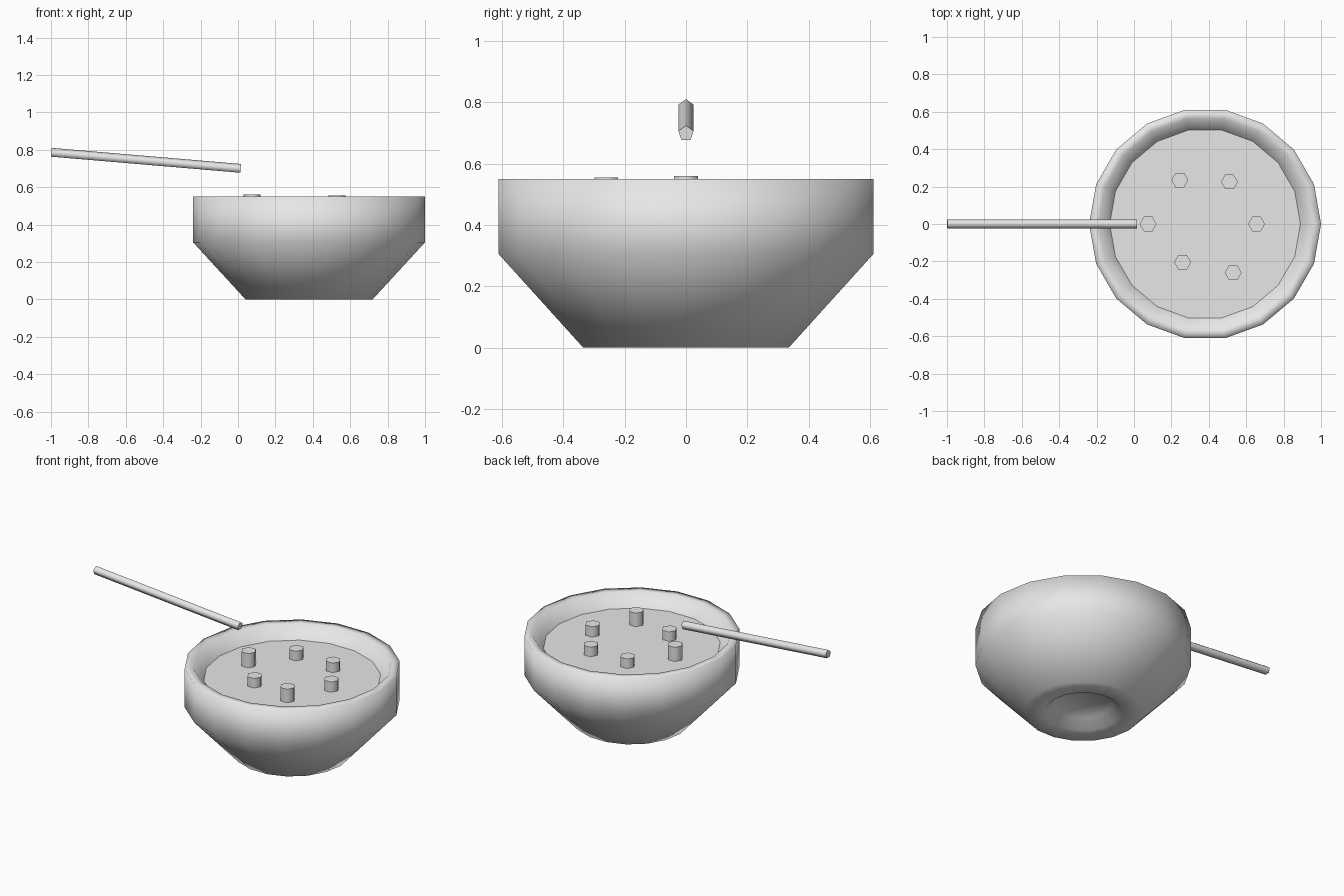
import bpy, bmesh, math
from mathutils import Vector

if "Cube" in bpy.data.objects:
    bpy.data.objects.remove(bpy.data.objects["Cube"])

CX = 0.38      # bowl centre
SIDES = 18

grey = bpy.data.materials.new("light_grey")
grey.diffuse_color = (0.8, 0.8, 0.8, 1)
grey.use_nodes = True
grey.node_tree.nodes["Principled BSDF"].inputs["Base Color"].default_value = grey.diffuse_color


def finish(name, bm, smooth):
    """Turn a bmesh into an object; smooth(face) says which faces are smooth."""
    bmesh.ops.recalc_face_normals(bm, faces=bm.faces)
    for f in bm.faces:
        f.smooth = smooth(f)
    mesh = bpy.data.meshes.new(name)
    bm.to_mesh(mesh)
    bm.free()
    mesh.materials.append(grey)
    ob = bpy.data.objects.new(name, mesh)
    bpy.context.collection.objects.link(ob)
    return ob


def rod(name, start, end, radius, sides, turn):
    """Prism between two points with smooth sides and flat ends."""
    start, end = Vector(start), Vector(end)
    axis = (end - start).normalized()
    u = Vector((0, 1, 0))
    v = u.cross(axis)
    if v.z < 0:
        v.negate()
    bm = bmesh.new()
    rings = []
    for p in (start, end):
        angles = [turn + 2 * math.pi * i / sides for i in range(sides)]
        rings.append([bm.verts.new(p + radius * (math.cos(a) * v + math.sin(a) * u))
                      for a in angles])
    for i in range(sides):
        j = (i + 1) % sides
        bm.faces.new((rings[0][i], rings[0][j], rings[1][j], rings[1][i]))
    caps = [bm.faces.new(r) for r in rings]
    for cap in caps:
        for e in cap.edges:
            e.smooth = False
    return finish(name, bm, lambda f: f not in caps)


# Bowl: turned profile from the recessed foot, up the outside, over the rim
profile = [(0.168, 0.055), (0.217, 0), (0.34, 0), (0.62, 0.305),
           (0.62, 0.55), (0.57, 0.55), (0.51, 0.47), (0.47, 0.42)]
bm = bmesh.new()
rings = []
for r, z in profile:
    rings.append([bm.verts.new((CX + r * math.cos(2 * math.pi * i / SIDES),
                                r * math.sin(2 * math.pi * i / SIDES), z))
                  for i in range(SIDES)])
for a, b in zip(rings, rings[1:]):
    for i in range(SIDES):
        j = (i + 1) % SIDES
        bm.faces.new((a[i], a[j], b[j], b[i]))
bm.faces.new(rings[0])
bm.faces.new(rings[-1])
finish("bowl", bm, lambda f: True)

# Flat filling surface inside the bowl
bm = bmesh.new()
bm.faces.new([bm.verts.new((CX + 0.51 * math.cos(2 * math.pi * i / SIDES),
                            0.51 * math.sin(2 * math.pi * i / SIDES), 0.47))
              for i in range(SIDES)])
bm.normal_update()
finish("filling", bm, lambda f: False)

# Six-sided pieces standing in the filling: x, y, top height
pieces = [(0.075, 0, 0.56), (0.655, 0, 0.535), (0.245, 0.235, 0.53),
          (0.51, 0.225, 0.53), (0.26, -0.205, 0.53), (0.53, -0.26, 0.555)]
for n, (x, y, top) in enumerate(pieces, 1):
    rod(f"piece_{n}", (x, y, 0.45), (x, y, top), 0.045, 6, 0)

# Five-sided stick hovering over the bowl, one ridge upward
rod("stick", (-0.998, 0, 0.784), (0.015, 0, 0.698), 0.026, 5, 0)
